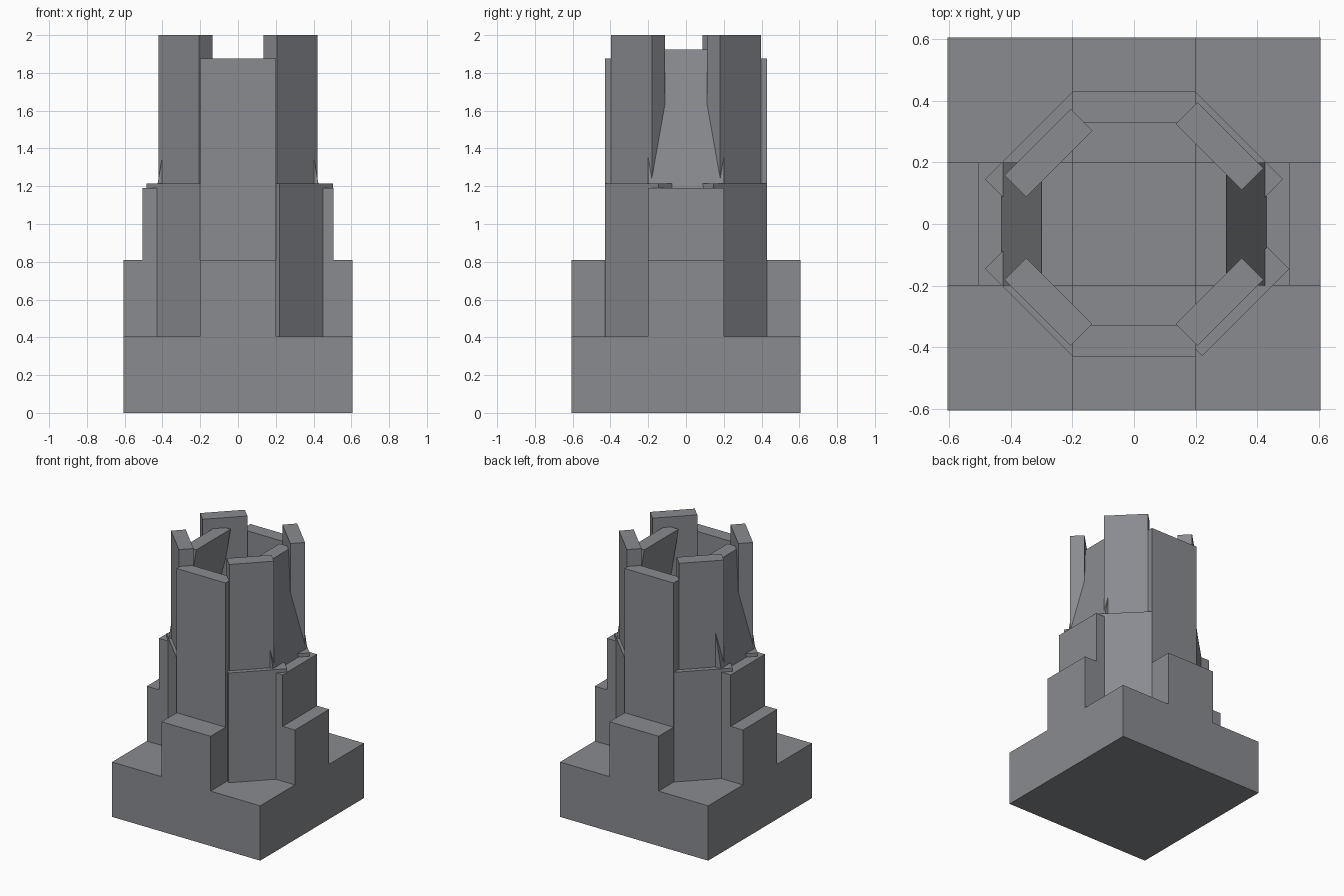
import bpy, bmesh, math
from mathutils import Matrix, Vector

if "Cube" in bpy.data.objects:
    bpy.data.objects.remove(bpy.data.objects["Cube"])

stone = bpy.data.materials.new("grey stone")
stone.diffuse_color = (0.25, 0.26, 0.28, 1)
stone.use_nodes = True
stone.node_tree.nodes["Principled BSDF"].inputs["Base Color"].default_value = stone.diffuse_color


def block(name, x, y, z, angle=0.0, shift=0.0):
    """Box from x/y/z ranges, turned about its own centre; the top can be shifted in x."""
    mesh = bpy.data.meshes.new(name)
    bm = bmesh.new()
    bmesh.ops.create_cube(bm, size=1)
    size = Vector((x[1] - x[0], y[1] - y[0], z[1] - z[0]))
    centre = Vector((sum(x) / 2, sum(y) / 2, sum(z) / 2))
    for v in bm.verts:
        top = v.co.z > 0
        v.co = Vector(a * b for a, b in zip(v.co, size))
        if top:
            v.co.x += shift
    bm.transform(Matrix.Translation(centre) @ Matrix.Rotation(angle, 4, 'Z'))
    bm.to_mesh(mesh)
    bm.free()
    mesh.materials.append(stone)
    obj = bpy.data.objects.new(name, mesh)
    bpy.context.collection.objects.link(obj)
    return obj


def diagonal(name, cx, cy, length, z):
    """Corner slab, 0.1 thick, facing diagonally outward."""
    angle = math.radians(45 if cx * cy < 0 else -45)
    block(name, (cx - length / 2, cx + length / 2), (cy - 0.05, cy + 0.05), z, angle)


# Stepped base: square plinth, cross-shaped tier, narrower tier
block("plinth", (-0.605, 0.605), (-0.605, 0.605), (0, 0.405))
block("cross_tier_x", (-0.605, 0.605), (-0.2, 0.2), (0.405, 0.81))
block("cross_tier_y", (-0.2, 0.2), (-0.605, 0.605), (0.405, 0.81))
block("upper_tier", (-0.505, 0.505), (-0.2, 0.2), (0.81, 1.19))

# Upright front and back walls, side walls leaning inward
for s, side in ((-1, "front"), (1, "back")):
    block(side + "_wall", (-0.2, 0.2), (s * 0.38 - 0.05, s * 0.38 + 0.05), (0.81, 1.875))
for s, side in ((-1, "left"), (1, "right")):
    block(side + "_leaning_wall", (s * 0.38 - 0.05, s * 0.38 + 0.05), (-0.2, 0.2),
          (1.19, 1.925), shift=-s * 0.13)

# Corner slabs: wide lower ones and narrower taller ones (slightly uneven)
for name, cx, cy in (("front_left", -0.307, -0.252), ("front_right", 0.327, -0.252),
                     ("back_left", -0.307, 0.252), ("back_right", 0.307, 0.252)):
    diagonal(name + "_lower_slab", cx, cy, 0.4, (0.405, 1.215))
for name, cx, cy in (("front_left", -0.278, -0.253), ("front_right", 0.278, -0.253),
                     ("back_left", -0.278, 0.231), ("back_right", 0.278, 0.253)):
    diagonal(name + "_upper_slab", cx, cy, 0.304, (1.215, 2.0))
